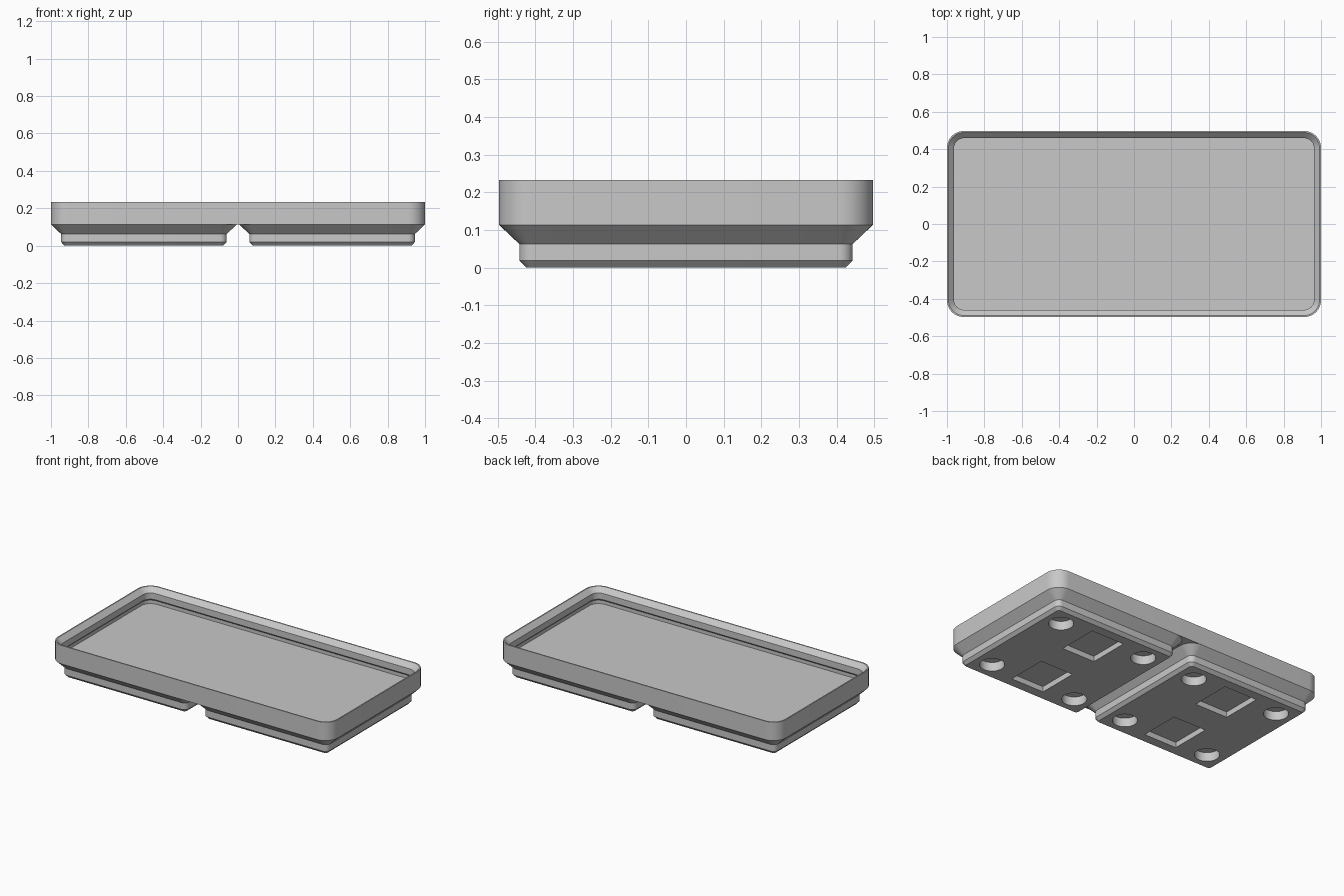
import bpy, bmesh, math

cube = bpy.data.objects.get("Cube")
if cube:
    bpy.data.objects.remove(cube, do_unlink=True)

# One flat grey for the whole tray
grey = bpy.data.materials.new("matte_grey")
grey.use_nodes = True
COLOUR = (0.58, 0.58, 0.58, 1)
grey.diffuse_color = COLOUR
grey.node_tree.nodes["Principled BSDF"].inputs["Base Color"].default_value = COLOUR

MM = 2 / 83.5          # model units per millimetre
SEGMENTS = 10          # steps per rounded corner


def rounded_rect(hx, hy, r):
    """Outline of a rounded rectangle, counter-clockwise."""
    points = []
    for quarter, (sx, sy) in enumerate([(1, 1), (-1, 1), (-1, -1), (1, -1)]):
        for i in range(SEGMENTS + 1):
            a = (quarter + i / SEGMENTS) * math.pi / 2
            points.append((sx * (hx - r) + r * math.cos(a),
                           sy * (hy - r) + r * math.sin(a)))
    return points


def loft(name, hx, hy, r, profile, centre_x=0):
    """Solid from (inset, height) steps of a rounded rectangle."""
    bm = bmesh.new()
    rings = [[bm.verts.new((x + centre_x, y, z))
              for x, y in rounded_rect(hx - inset, hy - inset, r - inset)]
             for inset, z in profile]
    for low, high in zip(rings, rings[1:]):
        for i in range(len(low)):
            j = (i + 1) % len(low)
            bm.faces.new((low[i], low[j], high[j], high[i]))
    bm.faces.new(rings[0][::-1])
    bm.faces.new(rings[-1])
    return finish(name, bm)


def finish(name, bm):
    bmesh.ops.recalc_face_normals(bm, faces=bm.faces)
    mesh = bpy.data.meshes.new(name)
    bm.to_mesh(mesh)
    bm.free()
    mesh.materials.append(grey)
    obj = bpy.data.objects.new(name, mesh)
    bpy.context.collection.objects.link(obj)
    return obj


def smooth(obj):
    bpy.ops.object.select_all(action="DESELECT")
    obj.select_set(True)
    bpy.context.view_layer.objects.active = obj
    bpy.ops.object.shade_smooth_by_angle(angle=math.radians(30))


def recess_cutter(name, centre_x):
    """Four round pockets and two rectangular pockets of one foot."""
    bm = bmesh.new()
    spread, depth = 13 * MM, 2.4 * MM
    for sx in (-1, 1):
        for sy in (-1, 1):
            hole = bmesh.ops.create_cone(bm, cap_ends=True, segments=40, depth=2 * depth,
                                         radius1=3.05 * MM, radius2=3.05 * MM)
            bmesh.ops.translate(bm, verts=hole["verts"],
                                vec=(centre_x + sx * spread, sy * spread, 0))
    for sy in (-1, 1):
        slot = bmesh.ops.create_cube(bm, size=1)
        bmesh.ops.scale(bm, verts=slot["verts"], vec=(0.235, 0.265, 0.07))
        bmesh.ops.translate(bm, verts=slot["verts"], vec=(centre_x, sy * 0.23, 0))
    cutter = finish(name, bm)
    cutter.hide_render = True
    return cutter


# Tray body: flat floor, thin wall and an overhanging chamfered lip
half_y, corner = 20.75 * MM, 3.75 * MM
SHOULDER, FLOOR, TOP = 0.114, 0.129, 0.233
RIM, WALL, LIP = 0.008, 0.026, 0.038
tray = loft("tray", 1, half_y, corner, [
    (0, SHOULDER), (0, TOP), (RIM, TOP), (LIP, TOP - 0.03),
    (LIP, TOP - 0.07), (WALL, TOP - 0.082), (WALL, FLOOR)])
smooth(tray)

# Two chamfered feet with pockets underneath
FOOT = [(3.05 * MM, 0), (2.27 * MM, 0.8 * MM), (2.27 * MM, 2.6 * MM), (0, SHOULDER)]
for side, sign in (("left", 1), ("right", -1)):
    x = sign * 21 * MM
    foot = loft(side + "_foot", half_y, half_y, corner, FOOT, x)
    cutter = recess_cutter(side + "_pocket_cutter", x)
    cut = foot.modifiers.new("pockets", "BOOLEAN")
    cut.object, cut.operation, cut.solver = cutter, "DIFFERENCE", "EXACT"
    graph = bpy.context.evaluated_depsgraph_get()
    carved = bpy.data.meshes.new_from_object(foot.evaluated_get(graph))
    foot.modifiers.clear()
    foot.data = carved
    bpy.data.objects.remove(cutter, do_unlink=True)
    smooth(foot)
